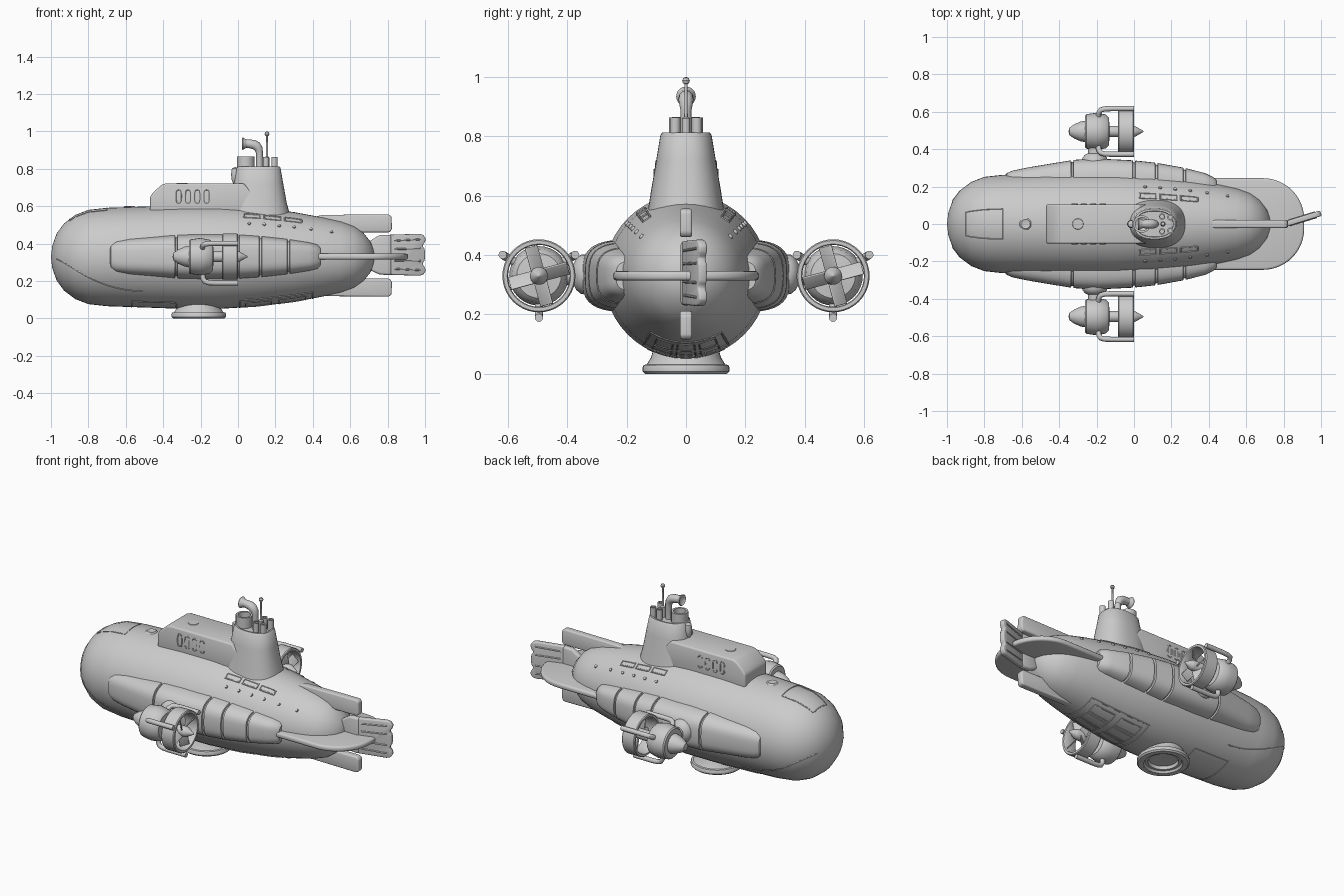
import bpy, bmesh, math
from mathutils import Matrix, Vector

if "Cube" in bpy.data.objects:
    bpy.data.objects.remove(bpy.data.objects["Cube"])

AX = {'Z': Matrix(), 'X': Matrix.Rotation(math.pi / 2, 4, 'Y'), 'Y': Matrix.Rotation(-math.pi / 2, 4, 'X'),
      '-Y': Matrix.Rotation(math.pi / 2, 4, 'X')}
HZ = 0.328  # hull axis height


def finish(name, bm, bevel=0, segs=3):
    bmesh.ops.recalc_face_normals(bm, faces=bm.faces)
    me = bpy.data.meshes.new(name)
    bm.to_mesh(me)
    bm.free()
    ob = bpy.data.objects.new(name, me)
    bpy.context.collection.objects.link(ob)
    if bevel:
        m = ob.modifiers.new("bevel", 'BEVEL')
        m.width, m.segments = bevel, segs
    return ob


def loft(name, rings, cap=True, loop=False):
    bm = bmesh.new()
    vs = [[bm.verts.new(p) for p in r] for r in rings]
    n = len(vs[0])
    for a, b in list(zip(vs, vs[1:])) + ([(vs[-1], vs[0])] if loop else []):
        for i in range(n):
            bm.faces.new((a[i], a[(i + 1) % n], b[(i + 1) % n], b[i]))
    if cap and not loop:
        bm.faces.new(vs[0])
        bm.faces.new(vs[-1])
    bmesh.ops.remove_doubles(bm, verts=bm.verts, dist=1e-5)
    return finish(name, bm)


def revolve(name, prof, loc, axis='Z', n=32, loop=False):
    """prof holds (position along axis, radius)."""
    M = Matrix.Translation(loc) @ AX[axis]
    rings = [[M @ Vector((max(r, 1e-6) * math.cos(t), max(r, 1e-6) * math.sin(t), h))
              for t in (2 * math.pi * i / n for i in range(n))] for h, r in prof]
    return loft(name, rings, False, loop)


def prism(name, pts, plane, thick, centre=0, bevel=0):
    bm = bmesh.new()
    put = (lambda a, b, d: (a, d, b)) if plane == 'XZ' else (lambda a, b, d: (a, b, d))
    f = bm.faces.new([bm.verts.new(put(a, b, centre - thick / 2)) for a, b in pts])
    ex = bmesh.ops.extrude_face_region(bm, geom=[f])
    bmesh.ops.translate(bm, vec=put(0, 0, thick), verts=[v for v in ex['geom'] if isinstance(v, bmesh.types.BMVert)])
    return finish(name, bm, bevel)


def box(name, M, size, bevel=0):
    bm = bmesh.new()
    bmesh.ops.create_cube(bm, size=1, matrix=M @ Matrix.Diagonal((*size, 1)))
    return finish(name, bm, bevel)


def tube(name, pts, r, radii=None, cyclic=False, res=4):
    cu = bpy.data.curves.new(name, 'CURVE')
    cu.dimensions, cu.bevel_depth, cu.bevel_resolution, cu.use_fill_caps = '3D', r, res, True
    s = cu.splines.new('POLY')
    s.points.add(len(pts) - 1)
    for i, p in enumerate(pts):
        s.points[i].co = (*p, 1)
        s.points[i].radius = radii[i] if radii else 1
    s.use_cyclic_u = cyclic
    ob = bpy.data.objects.new(name, cu)
    bpy.context.collection.objects.link(ob)
    return ob


def oval(hx, hy, e=2.0, n=40):
    f = lambda v: math.copysign(abs(v) ** (2 / e), v)
    return [(hx * f(math.cos(t)), hy * f(math.sin(t))) for t in (2 * math.pi * i / n for i in range(n))]


def lerp(tab, x, k):
    for a, b in zip(tab, tab[1:]):
        if a[0] <= x <= b[0]:
            return a[k] + (b[k] - a[k]) * (x - a[0]) / (b[0] - a[0])


# Hull
HULL = [(-1, 0), (-.993, .06), (-.97, .125), (-.93, .18), (-.87, .225), (-.8, .252), (-.7, .263), (-.5, .27),
        (-.3, .277), (-.1, .277), (.1, .265), (.3, .24), (.45, .212), (.55, .19), (.62, .165), (.67, .13),
        (.71, .08), (.725, .04), (.73, 0)]
revolve("hull", HULL, (0, 0, HZ), 'X', 48)


def on_hull(x, deg, off=0):
    r, a = lerp(HULL, x, 1) + off, math.radians(deg)
    return (x, r * math.cos(a), HZ + r * math.sin(a))


def seam(name, x0, x1, a0, a1, r=.003):
    cs, pts = [(x0, a0), (x1, a0), (x1, a1), (x0, a1)], []
    for (xa, aa), (xb, ab) in zip(cs, cs[1:] + cs[:1]):
        pts += [on_hull(xa + (xb - xa) * i / 8, aa + (ab - aa) * i / 8) for i in range(8)]
    tube(name, pts, r, cyclic=True, res=1)


# Hull panel lines, windows and portholes
seam("nose_hatch_line", -.9, -.7, 72, 108)
seam("keel_panel_line", -.57, -.33, -118, -62)
seam("belly_window_frame", .01, .4, -122, -58, .004)
for i in range(3):
    for j in range(2):
        seam("belly_window", .04 + .18 * j, .18 + .18 * j, -115 + 18 * i, -101 + 18 * i)
revolve("nose_round_hatch", [(0, 0), (.006, .025), (0, .032)], (-.58, 0, .595), 'Z', 24)
for s in (1, -1):
    fl = (lambda a: a) if s > 0 else (lambda a: 180 - a)
    for x in (.03, .14, .25):
        seam("side_window", x, x + .09, fl(52), fl(59), .004)
    for x in (.06, .14, .22, .3, .39, .5):
        p = Vector(on_hull(x, fl(42)))
        n = (p - Vector((x, 0, HZ))).to_track_quat('Z', 'Y').to_matrix().to_4x4()
        bm = bmesh.new()
        bmesh.ops.create_cone(bm, cap_ends=True, segments=16, radius1=.01, radius2=.008, depth=.012,
                              matrix=Matrix.Translation(p) @ n)
        finish("porthole", bm)
    tube("bow_seam", [on_hull(-.97 + .46 * t / 12, fl(-5 - 38 * math.sin(t / 12 * 1.57))) for t in range(13)],
         .003, res=1)

# Side pods with grooves: x, outer y, half height
POD = [(-.69, .255, .05), (-.68, .272, .075), (-.65, .285, .09), (-.58, .3, .1), (-.45, .322, .109), (-.32, .343, .119),
       (-.2, .35, .122), (0, .34, .12), (.12, .327, .112), (.27, .3, .095), (.38, .272, .077), (.425, .25, .066), (.44, .235, .05)]
GROOVES = (-.33, .0, .12, .27)
st = [(*p, 0) for p in POD if p[0] not in (0, .12, .27)]
for g in GROOVES:
    for dx, d in ((-.007, 0), (-.005, .01), (.005, .01), (.007, 0)):
        st.append((g + dx, lerp(POD, g + dx, 1), lerp(POD, g + dx, 2), d))
st.sort()
for s in (1, -1):
    loft("side_pod", [[(x, s * (.17 + u), .33 + v) for u, v in oval(yo - .17 - d, hz - d, 3.2)] for x, yo, hz, d in st])

    # Engine pylon and swivel dome
    ax, E = ('Y' if s > 0 else '-Y'), Vector((0, s * .495, .33))
    revolve("pylon_dome", [(0, .068), (.018, .066), (.035, .052), (.043, .036), (.09, .034), (.09, 0)],
            (-.21, s * .335, .335), ax, 24)
    # Engine nacelle
    revolve("nacelle", [(-.35, 0), (-.345, .02), (-.32, .038), (-.285, .053), (-.262, .057), (-.262, .085), (-.255, .092),
                        (-.2, .1), (-.15, .09), (-.135, .075), (-.13, .03), (0, .03), (.01, .026), (.05, .003), (.052, 0)],
            E, 'X', 32)
    # Propeller duct
    revolve("propeller_duct", [(-.085, .119), (-.08, .123), (-.005, .123), (0, .119), (0, .107), (-.005, .104),
                               (-.08, .104), (-.085, .107)], E, 'X', 40, True)
    for k in range(4):
        M = Matrix.Translation(E + Vector((-.03, 0, 0))) @ Matrix.Rotation(math.radians(90 * k + 15), 4, 'X') \
            @ Matrix.Translation((0, 0, .06)) @ Matrix.Rotation(math.radians(50 * s), 4, 'Z')
        box("propeller_blade", M, (.055, .007, .084), .003)
    # Duct struts
    for deg in (30, 150, 270):
        c, d = math.cos(math.radians(deg)), math.sin(math.radians(deg))
        tube("duct_strut", [E + Vector((x, r * c, r * d)) for x, r in
                            ((-.19, .08), (-.188, .115), (-.178, .132), (-.158, .139), (-.12, .141), (0, .141))], .014)

# Docking skirt under the hull
revolve("docking_skirt", [(.1, .105), (.055, .118), (.032, .132), (.03, .142), (.022, .146), (.008, .146), (0, .138), (0, .108),
                          (.012, .1), (.012, .085), (.03, .08), (.03, 0)], (-.21, 0, 0), 'Z', 40)
for k in range(12):
    a = k * math.pi / 6
    revolve("skirt_bolt", [(0, 0), (0, .006), (.01, .006)], (-.21 + .122 * math.cos(a), .122 * math.sin(a), -.0005), 'Z', 8)

# Deck housing, vents and round hatch
prism("deck_housing", [(-.47, .55), (-.47, .65), (-.455, .672), (-.41, .713), (-.385, .722), (.03, .722), (.12, .62),
                       (.12, .55)], 'XZ', .21, 0, .01)
for s in (1, -1):
    for i in range(4):
        cx = -.318 + i * .05
        tube("deck_vent", [(cx + u, s * .105, .652 + v) for u, v in oval(.014, .036, 3.5, 20)], .004, cyclic=True, res=1)
revolve("deck_hatch", [(0, .03), (.004, .028), (.004, 0)], (-.3, 0, .721), 'Z', 24)

# Conning tower
loft("conning_tower", [[(cx + u, v, z) for u, v in oval(hx, hy, 2.4)] for z, cx, hx, hy in
                       ((.5, .11, .178, .138), (.57, .11, .163, .125), (.62, .11, .15, .117), (.72, .11, .132, .1),
                        (.805, .11, .117, .086), (.812, .11, .11, .08), (.812, .11, .1, .07), (.8, .11, .098, .068))])
revolve("bridge_wall", [(.8, 0), (.82, .035), (.865, .035), (.865, .047), (.79, .047)], (.042, 0, 0), 'Z', 24)
revolve("tower_lamp", [(.7, 0), (.735, .018), (.77, .022), (.8, .018), (.81, 0)], (-.015, 0, 0), 'Z', 16)
for x, y in ((.195, .036), (.195, -.036), (.15, .04), (.15, -.04)):
    revolve("mast_socket", [(.79, .017), (.863, .017), (.863, .01), (.84, .01), (.84, 0)], (x, y, 0), 'Z', 16)

# Snorkel with flared mouth
tube("snorkel", [(.115, 0, .79), (.115, 0, .885), (.111, 0, .905), (.1, 0, .921), (.083, 0, .93), (.06, 0, .933), (.045, 0, .934)],
     .02, [.9, .9, 1.1, 1.25, 1.25, 1.15, 1.1])
revolve("snorkel_mouth", [(.05, .02), (.04, .025), (.026, .033), (.022, .031), (.026, .025), (.04, 0)], (0, 0, .934), 'X', 24)

# Antenna
revolve("antenna", [(.79, .014), (.86, .014), (.865, .006), (.975, .005), (.978, .01), (.987, .013), (.996, .009), (1, 0)],
        (.155, 0, 0), 'Z', 16)

# Tail plane: flat plate with rounded rear corners
half = [(.3, .2), (.42, .245)] + [(.69 + .22 * math.sin(t), .025 + .22 * math.cos(t))
                                  for t in (i * math.pi / 24 for i in range(13))]
prism("tail_plane", half + [(x, -y) for x, y in half[::-1]], 'XY', .032, .33, .012)

# Upper and lower tail fins
FIN = [(.38, .48), (.38, .535), (.45, .553), (.808, .556), (.821, .545), (.823, .475), (.81, .46), (.56, .46)]
prism("upper_fin", FIN, 'XZ', .042, 0, .014)
prism("lower_fin", [(x, .672 - z) for x, z in FIN], 'XZ', .042, 0, .014)

# Rudder: fixed post and a turned, scalloped blade
prism("rudder_post", [(.7, .26), (.7, .41), (.755, .445), (.82, .447), (.82, .23), (.755, .235)], 'XZ', .036, 0, .012)
up = [(0, .107), (.165, .112), (.185, .107), (.199, .09), (.197, .07), (.184, .052), (.183, .045), (.194, .03), (.197, .0)]
rud = prism("rudder", up + [(x, -z) for x, z in up[-2::-1]], 'XZ', .03, 0, .01)
rud.location = (.81, 0, .34)
rud.rotation_euler.z = math.radians(17)
for s in (1, -1):
    for k in (.03, .075):
        rib = tube("rudder_rib", [(.02, s * .014, .34 - .34 + k), (.17, s * .014, k * 1.1)], .005, res=2)
        rib.location, rib.rotation_euler.z = (.81, 0, .34), math.radians(17)
        low = tube("rudder_rib_low", [(.02, s * .014, -k), (.17, s * .014, -k * 1.1)], .005, res=2)
        low.location, low.rotation_euler.z = (.81, 0, .34), math.radians(17)

# Turn curves into meshes and smooth everything but the sharp edges
bpy.ops.object.select_all(action='SELECT')
bpy.context.view_layer.objects.active = next(o for o in bpy.data.objects if o.type == 'CURVE')
bpy.ops.object.convert(target='MESH')
bpy.ops.object.select_all(action='SELECT')
bpy.ops.object.shade_smooth_by_angle(angle=math.radians(35))
